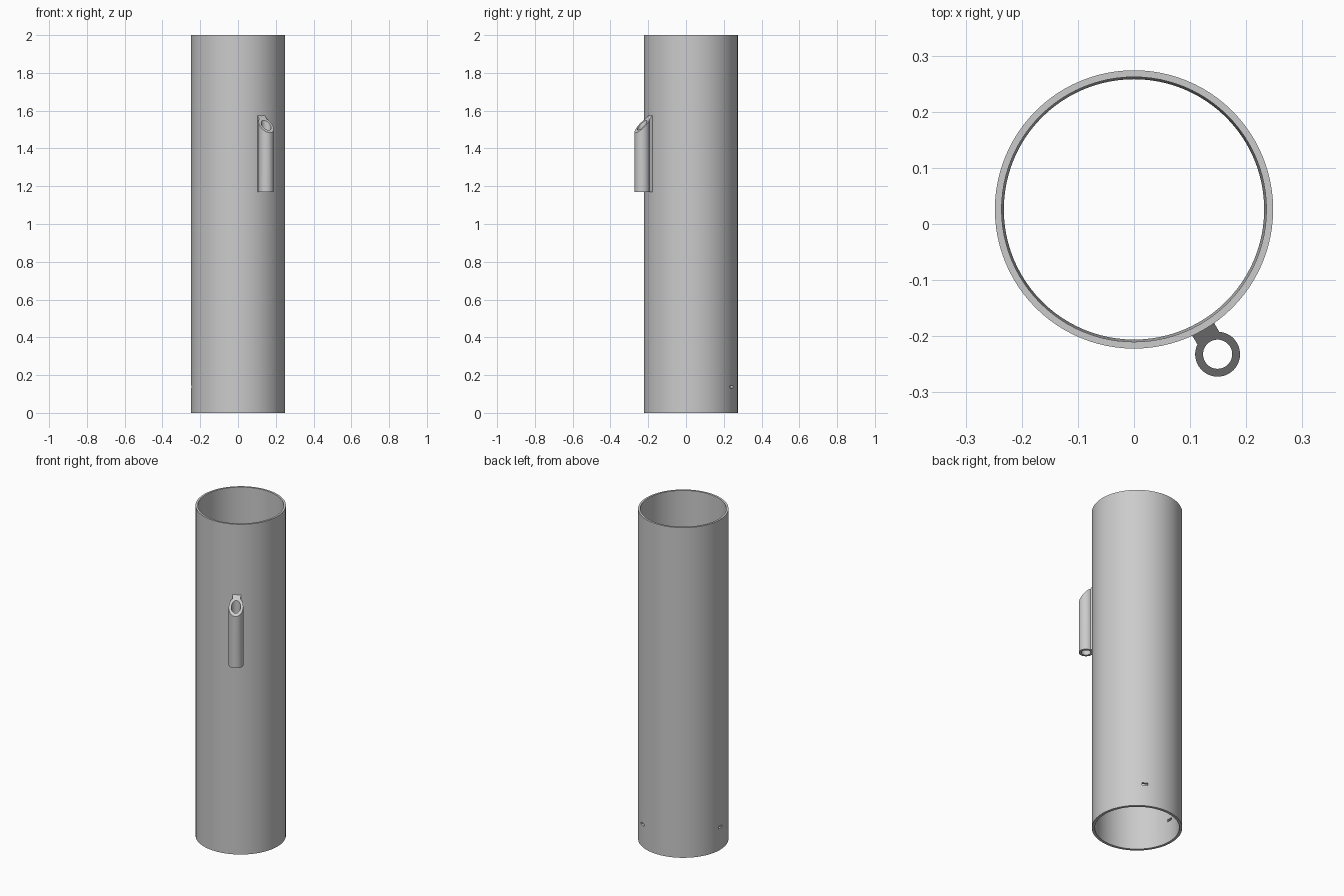
import bpy, bmesh
from math import sin, cos, pi, radians, asin
from mathutils import Matrix

if "Cube" in bpy.data.objects:
    bpy.data.objects.remove(bpy.data.objects["Cube"])

CENTRE = (0, 0.026, 0)      # tube axis
R_OUT, R_TOP, R_BASE = 0.248, 0.236, 0.232

grey = bpy.data.materials.new("plain grey")
grey.use_nodes = True
grey.diffuse_color = (0.6, 0.6, 0.6, 1)
grey.node_tree.nodes["Principled BSDF"].inputs["Base Color"].default_value = (0.6, 0.6, 0.6, 1)


def add_object(name, bm, turn=0, hidden=False):
    bmesh.ops.recalc_face_normals(bm, faces=bm.faces)
    mesh = bpy.data.meshes.new(name)
    bm.to_mesh(mesh)
    bm.free()
    mesh.materials.append(grey)
    obj = bpy.data.objects.new(name, mesh)
    bpy.context.collection.objects.link(obj)
    obj.location = CENTRE
    obj.rotation_euler.z = radians(turn)
    obj.hide_render = hidden
    obj.hide_viewport = hidden
    return obj


def cut(obj, cutter):
    mod = obj.modifiers.new("cut", "BOOLEAN")
    mod.operation = "DIFFERENCE"
    mod.solver = "EXACT"
    mod.object = cutter


def finish(obj):
    # Apply the cuts, then smooth the round walls
    bpy.ops.object.select_all(action="DESELECT")
    obj.select_set(True)
    bpy.context.view_layer.objects.active = obj
    for mod in list(obj.modifiers):
        bpy.ops.object.modifier_apply(modifier=mod.name)
    bpy.ops.object.shade_smooth_by_angle(angle=radians(30))


# Main tube: closed wall profile swept round the axis, bore slightly tapered
bm = bmesh.new()
profile = [(R_BASE, 0), (R_OUT, 0), (R_OUT, 2), (R_TOP, 2)]
N = 96
rings = [[bm.verts.new((r * cos(2 * pi * i / N), r * sin(2 * pi * i / N), z))
          for i in range(N)] for r, z in profile]
for k, ring in enumerate(rings):
    upper = rings[(k + 1) % len(rings)]
    for i in range(N):
        j = (i + 1) % N
        bm.faces.new((ring[i], ring[j], upper[j], upper[i]))
tube = add_object("main_tube", bm)

# Two small slots through the wall near the base
cutters = []
for turn in (60, 180):
    bm = bmesh.new()
    bmesh.ops.create_cube(bm, size=1, matrix=Matrix.Translation((0.24, 0, 0.138))
                          @ Matrix.Diagonal((0.06, 0.034, 0.014, 1)))
    cutters.append(add_object("slot_cutter", bm, turn, True))
    cut(tube, cutters[-1])

# Side holder: keyhole outline with a web to the tube and a slanted top
AXIS, RADIUS, WEB, BASE_Z = 0.298, 0.04, 0.0225, 1.17
join = pi - asin(WEB / RADIUS)
outline = [(0.242, -WEB)]
outline += [(AXIS + RADIUS * cos(a), RADIUS * sin(a))
            for a in (-join + 2 * join * i / 40 for i in range(41))]
outline += [(0.242, WEB)]
bm = bmesh.new()
low = [bm.verts.new((x, y, BASE_Z)) for x, y in outline]
high = [bm.verts.new((x, y, 1.483 + AXIS + RADIUS - x)) for x, y in outline]
bm.faces.new(low)
bm.faces.new(high)
for i in range(len(low)):
    j = (i + 1) % len(low)
    bm.faces.new((low[i], low[j], high[j], high[i]))
holder = add_object("side_holder", bm, -60)

# Bore of the holder
bm = bmesh.new()
bmesh.ops.create_cone(bm, cap_ends=True, segments=48, radius1=0.026, radius2=0.026,
                      depth=1, matrix=Matrix.Translation((AXIS, 0, 1.4)))
cutters.append(add_object("bore_cutter", bm, -60, True))
cut(holder, cutters[-1])

for obj in (tube, holder):
    finish(obj)
for cutter in cutters:
    bpy.data.objects.remove(cutter)
